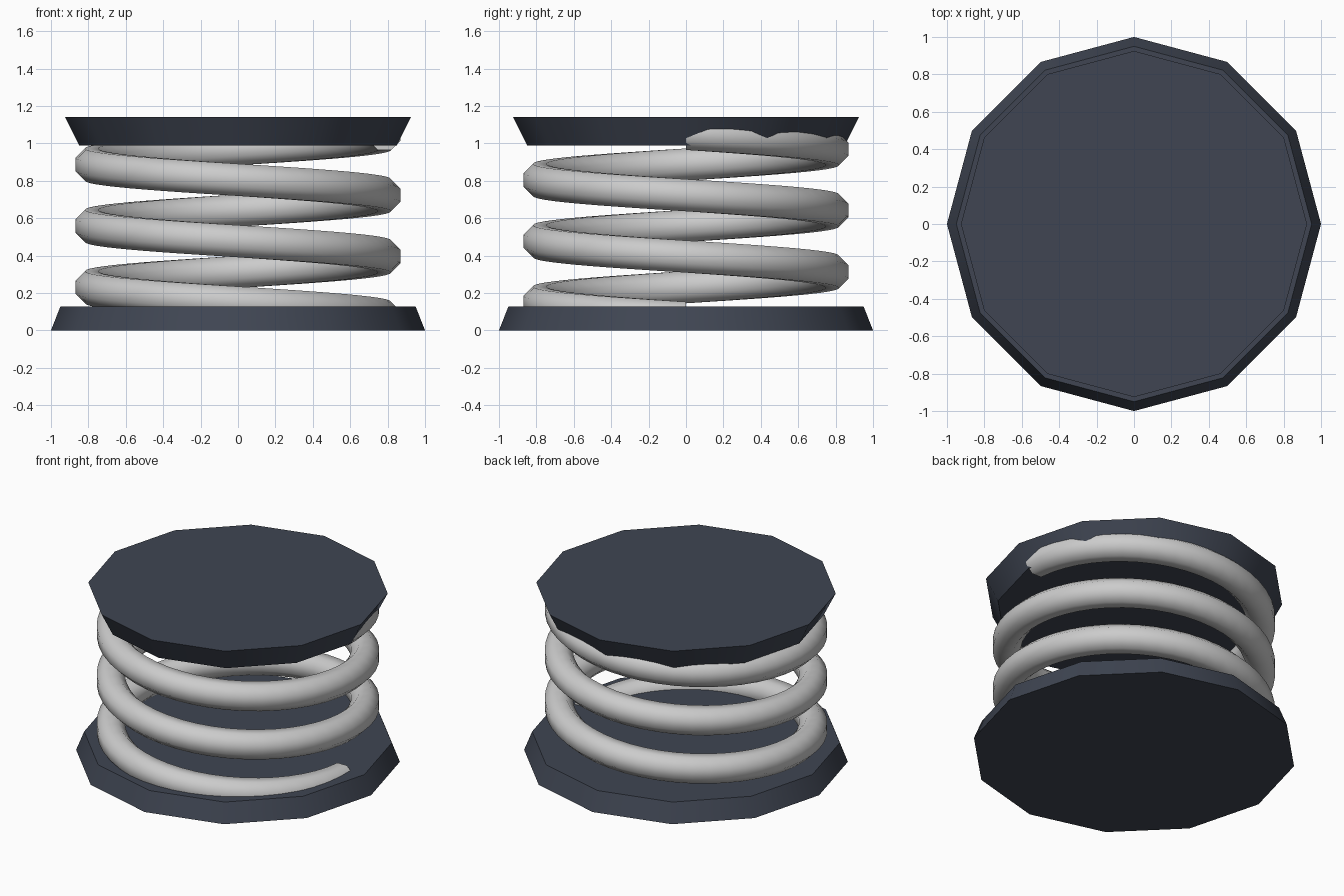
import bpy, bmesh
from math import pi, sin, cos, radians

if "Cube" in bpy.data.objects:
    bpy.data.objects.remove(bpy.data.objects["Cube"])

dark = bpy.data.materials.new("dark_slate")
dark.diffuse_color = (0.05, 0.06, 0.085, 1)
dark.use_nodes = True
dark.node_tree.nodes["Principled BSDF"].inputs["Base Color"].default_value = dark.diffuse_color


def plate(name, r_low, r_high, z_low, z_high):
    """Twelve-sided tapered disc with a corner on +x."""
    bm = bmesh.new()
    rings = [[bm.verts.new((r * cos(i * pi / 6), r * sin(i * pi / 6), z)) for i in range(12)]
             for r, z in ((r_low, z_low), (r_high, z_high))]
    skin(bm, rings)
    ob = finish(bm, name, 31)
    ob.data.materials.append(dark)


def skin(bm, rings):
    """Join consecutive rings with quads and cap both ends."""
    n = len(rings[0])
    for a, b in zip(rings, rings[1:]):
        for i in range(n):
            j = (i + 1) % n
            bm.faces.new((a[i], a[j], b[j], b[i]))
    bm.faces.new(rings[0])
    bm.faces.new(rings[-1])
    bmesh.ops.recalc_face_normals(bm, faces=bm.faces)


def finish(bm, name, angle):
    me = bpy.data.meshes.new(name)
    bm.to_mesh(me)
    bm.free()
    ob = bpy.data.objects.new(name, me)
    bpy.context.collection.objects.link(ob)
    bpy.ops.object.select_all(action='DESELECT')
    ob.select_set(True)
    bpy.context.view_layer.objects.active = ob
    bpy.ops.object.shade_smooth_by_angle(angle=radians(angle))
    return ob


# End plates
plate("bottom_plate", 1.0, 0.95, 0.0, 0.127)
plate("top_plate", 0.85, 0.925, 0.99, 1.14)

# Coil: eight-sided wire, three clockwise turns starting on +x
TURNS, STEPS, PITCH = 3, 48, 0.328
R, WIRE, Z0 = 0.783, 0.093, 0.067
bm = bmesh.new()
rings = []
for s in range(TURNS * STEPS + 1):
    t = s / STEPS
    a = -2 * pi * t
    ring = []
    for k in range(8):
        b = (k + 0.5) * pi / 4
        r = R + WIRE * cos(b)
        ring.append(bm.verts.new((r * cos(a), r * sin(a), Z0 + PITCH * t + WIRE * sin(b))))
    rings.append(ring)
skin(bm, rings)
# the lower end stays inside the bottom plate
for v in bm.verts:
    v.co.z = max(v.co.z, 0.01)
finish(bm, "coil_spring", 50)
